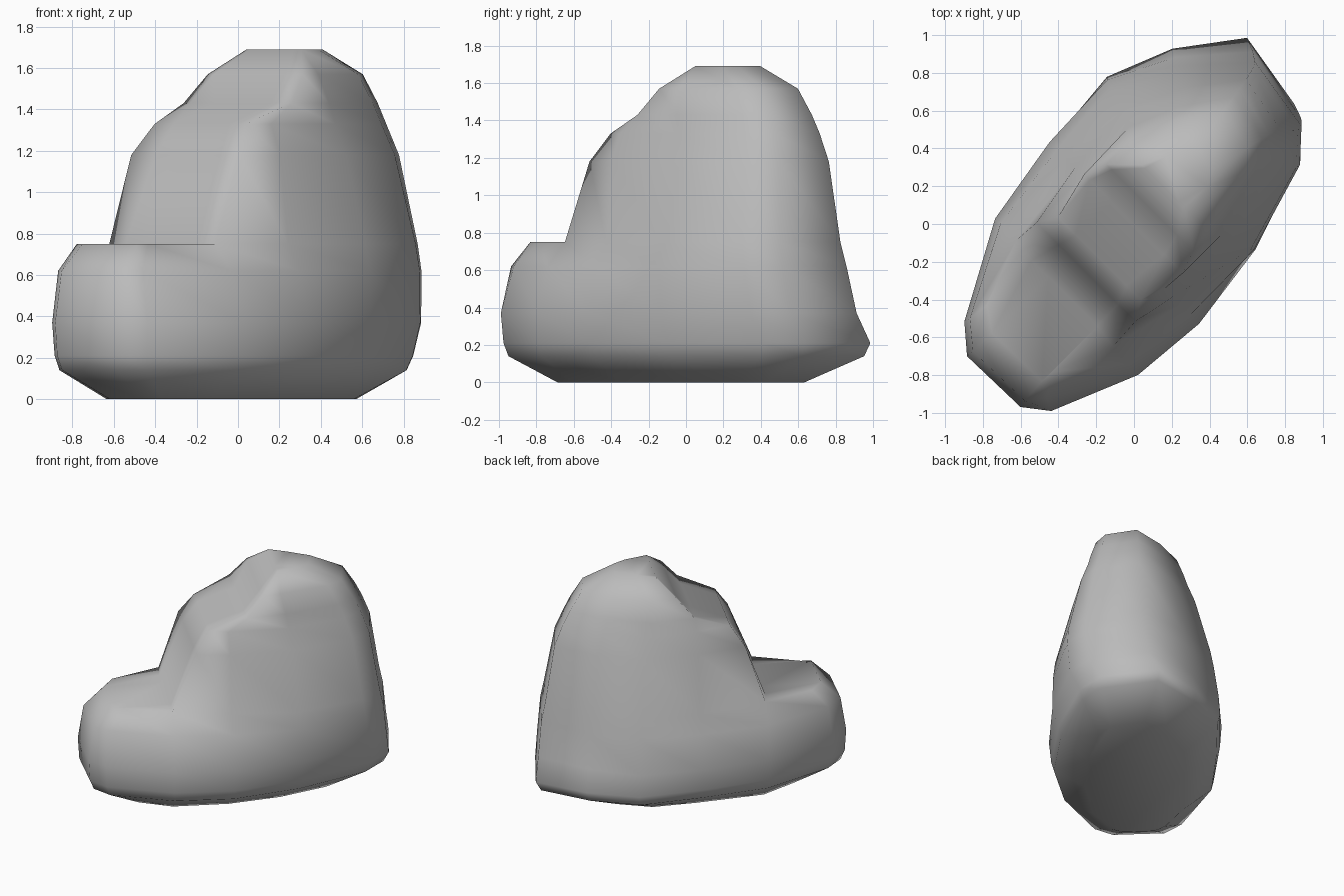
import bpy, bmesh, math
from mathutils import Matrix

cube = bpy.data.objects.get("Cube")
if cube:
    bpy.data.objects.remove(cube)

stone = bpy.data.materials.new("stone_grey")
stone.use_nodes = True
grey = (0.5, 0.5, 0.5, 1)
stone.diffuse_color = grey
stone.node_tree.nodes["Principled BSDF"].inputs["Base Color"].default_value = grey

# Widest outline of the boulder: (along its length, across it)
OUTLINE = [(1.12, -.2), (1.05, .23), (.89, .38), (.37, .55), (-.13, .62), (-.55, .58),
           (-1.01, .39), (-1.11, .26), (-1.12, -.13), (-1.0, -.27), (-.5, -.54),
           (-.01, -.64), (.45, -.66), (.8, -.47)]
LENGTH, WIDTH, TOE = 1.12, .64, -.5

# Rings: height, front, back, half width, half width at the toe, sideways skew of the back
LOW = [(0, .8, .75, .37, .36, -.03), (.14, 1.08, 1.08, .6, .57, -.08),
       (.21, 1.11, 1.12, .62, .6, -.08), (.37, 1.12, 1.09, .64, .6, 0),
       (.62, 1.08, 1.06, .62, .5, .04), (.75, .94, 1.03, .6, .38, .05)]
# High rings cut the front off flat
HIGH = [(.75, -.52, 1.03, .6, .38, .05), (1.18, -.36, .96, .48, .37, .03),
        (1.33, -.26, .9, .42, .31, .02), (1.43, 0, .85, .39, .35, .02),
        (1.57, .12, .76, .34, .31, .02), (1.69, .25, .52, .2, .2, .02)]


def unit(t):
    return max(0, min(1, t))


def ring(bm, z, front, back, half, toe_half, skew, cut):
    verts = []
    for p, q in OUTLINE:
        # narrow smoothly from the middle to the toe, then round off the tip
        limit = half + (toe_half - half) * unit((.37 - p) / .87)
        limit *= 1 - .35 * unit((-.55 - p) / .45)
        q = max(-limit, min(limit, q * half / WIDTH))
        if p > 0:
            q += skew * p / LENGTH
            p *= back / LENGTH
        elif cut:
            p = max(p, front)
        elif p < TOE:
            p = TOE + (p - TOE) * (front + TOE) / (LENGTH + TOE)
        if cut:
            p = max(p, front)
        verts.append(bm.verts.new((p, -q, z)))
    return verts


# Loft the rings, low slab with its toe first, then the hump
bm = bmesh.new()
rings = [ring(bm, *r, False) for r in LOW] + [ring(bm, *r, True) for r in HIGH]
n = len(OUTLINE)
for a, b in zip(rings, rings[1:]):
    for i in range(n):
        j = (i + 1) % n
        bm.faces.new((a[i], a[j], b[j], b[i]))
bm.faces.new(rings[0])
bm.faces.new(rings[-1])
bmesh.ops.remove_doubles(bm, verts=bm.verts, dist=.02)
bmesh.ops.recalc_face_normals(bm, faces=bm.faces)
bm.transform(Matrix.Rotation(math.radians(45), 4, "Z"))
for f in bm.faces:
    f.smooth = True

mesh = bpy.data.meshes.new("boulder")
bm.to_mesh(mesh)
bm.free()
mesh.materials.append(stone)
bpy.context.collection.objects.link(bpy.data.objects.new("boulder", mesh))
